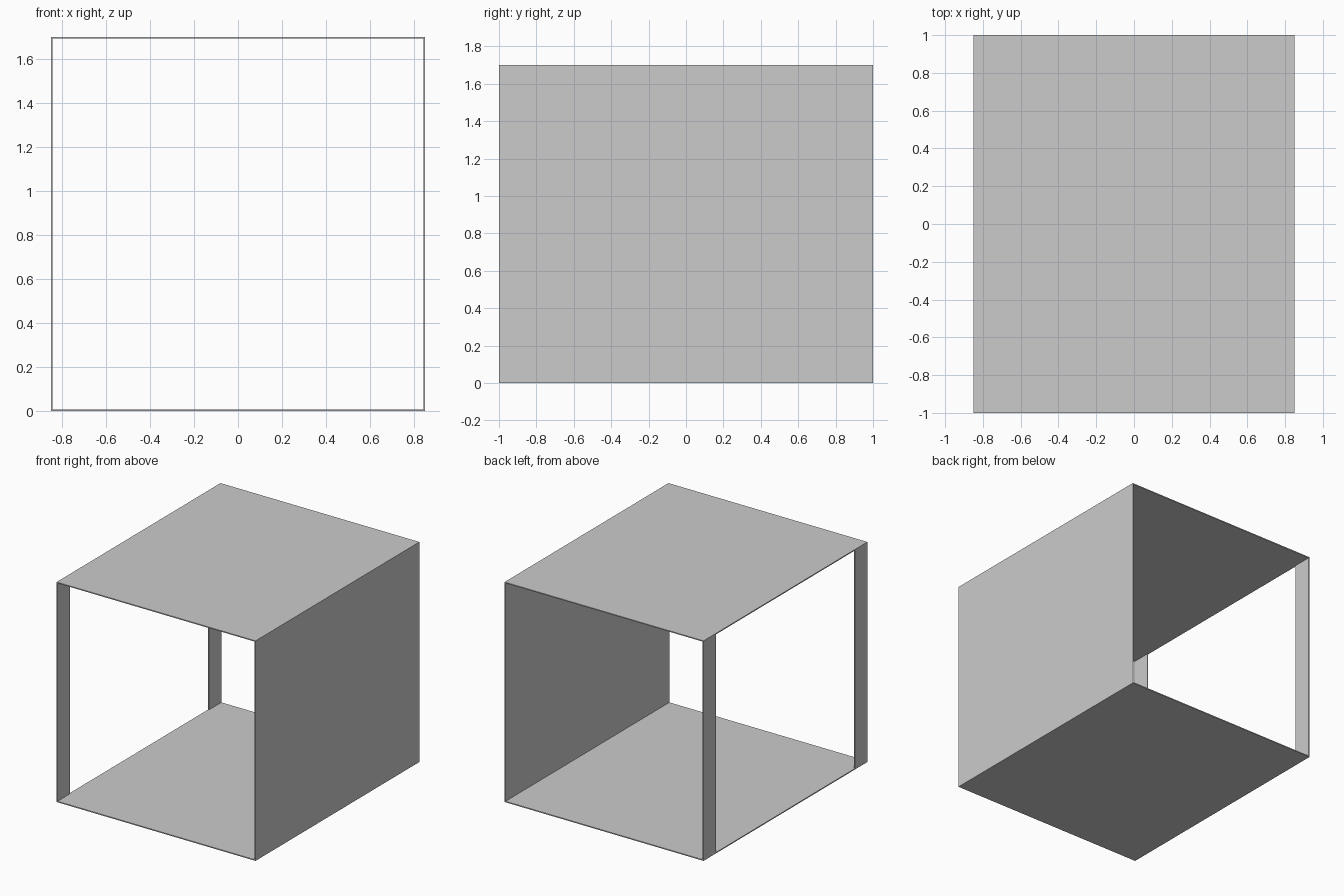
import bpy

if "Cube" in bpy.data.objects:
    bpy.data.objects.remove(bpy.data.objects["Cube"])

W, D, H = 1.70, 2.00, 1.70   # overall width, depth, height
T = 0.008                    # sheet thickness
POST = 0.15                  # width of the strips beside the side opening


def panel(name, lo, hi):
    """Box-shaped sheet between two opposite corners."""
    centre = [(a + b) / 2 for a, b in zip(lo, hi)]
    bpy.ops.mesh.primitive_cube_add(size=1, location=centre)
    ob = bpy.context.object
    ob.name = name
    ob.scale = [b - a for a, b in zip(lo, hi)]
    bpy.ops.object.transform_apply(location=False, rotation=False, scale=True)
    return ob


x, y = W / 2, D / 2

# Floor and roof sheets
panel("floor", (-x, -y, 0), (x, y, T))
panel("roof", (-x, -y, H - T), (x, y, H))

# Solid right wall
panel("right_wall", (x - T, -y, T), (x, y, H - T))

# Left wall: only a narrow strip at each end, opening between them
panel("left_front_strip", (-x, -y, T), (-x + T, -y + POST, H - T))
panel("left_back_strip", (-x, y - POST, T), (-x + T, y, H - T))
